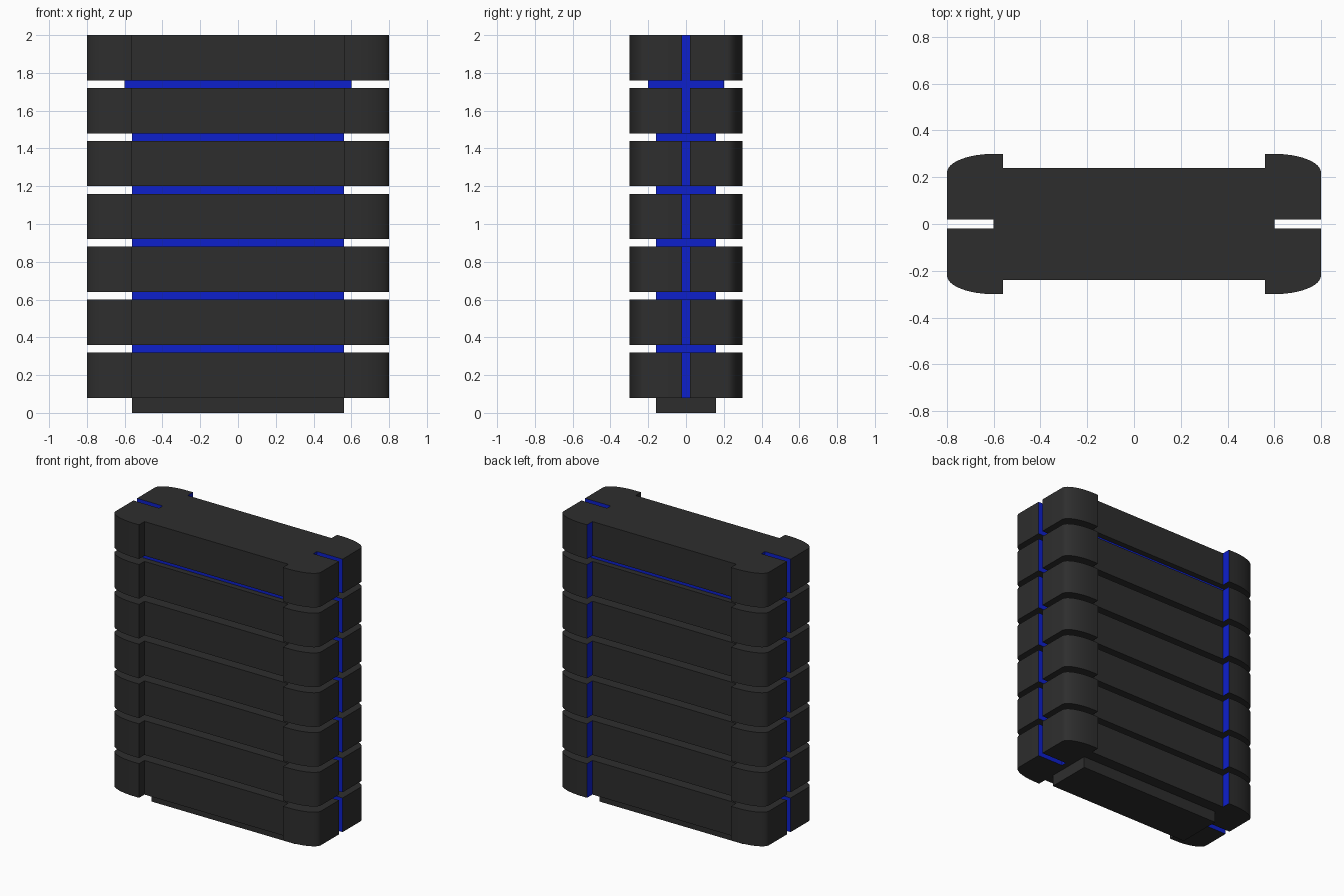
import bpy, bmesh, math

if "Cube" in bpy.data.objects:
    bpy.data.objects.remove(bpy.data.objects["Cube"])

def material(name, rgb):
    m = bpy.data.materials.new(name)
    m.diffuse_color = (*rgb, 1)
    m.use_nodes = True
    m.node_tree.nodes["Principled BSDF"].inputs["Base Color"].default_value = m.diffuse_color
    return m

charcoal = material("charcoal", (0.027, 0.027, 0.027))
blue = material("blue", (0.004, 0.014, 0.6))

def finish(bm, name, mats):
    bmesh.ops.recalc_face_normals(bm, faces=bm.faces)
    me = bpy.data.meshes.new(name)
    bm.to_mesh(me)
    bm.free()
    for m in mats:
        me.materials.append(m)
    ob = bpy.data.objects.new(name, me)
    bpy.context.collection.objects.link(ob)
    return ob

def box(name, hx, hy, z0, z1, mat):
    bm = bmesh.new()
    bmesh.ops.create_cube(bm, size=1)
    for v in bm.verts:
        v.co.x *= 2 * hx
        v.co.y *= 2 * hy
        v.co.z = z0 if v.co.z < 0 else z1
    return finish(bm, name, [mat])

# Outline of one quarter: slot, elliptical corner, recessed long face
quarter = [(0.6, 0.02), (0.8, 0.02)]
for i in range(13):
    a = math.radians(90 * i / 12)
    quarter.append((0.6 + 0.2 * math.cos(a), 0.22 + 0.08 * math.sin(a)))
quarter += [(0.56, 0.30), (0.56, 0.24)]
outline = quarter + [(-x, y) for x, y in reversed(quarter)]
outline += [(x, -y) for x, y in reversed(outline)]

def slab(name, z0, height):
    bm = bmesh.new()
    face = bm.faces.new([bm.verts.new((x, y, z0)) for x, y in outline])
    ext = bmesh.ops.extrude_face_region(bm, geom=[face], use_keep_orig=True)
    for v in ext["geom"]:
        if isinstance(v, bmesh.types.BMVert):
            v.co.z += height
    bm.normal_update()
    for f in bm.faces:
        if abs(f.normal.z) > 0.5:
            continue
        c = f.calc_center_median()
        slot = abs(c.y) < 0.03
        back_step = abs(abs(c.x) - 0.56) < 0.005 and c.y > 0
        f.material_index = 1 if slot or back_step else 0
    ob = finish(bm, name, [charcoal, blue])
    bpy.ops.object.select_all(action='DESELECT')
    ob.select_set(True)
    bpy.context.view_layer.objects.active = ob
    bpy.ops.object.shade_smooth_by_angle(angle=math.radians(30))

# Foot plate under the stack
box("foot", 0.56, 0.16, 0, 0.08, charcoal)

# Seven slabs with blue spacers in the gaps; the top spacer is wider
for i in range(7):
    z = 0.08 + 0.28 * i
    slab(f"slab_{i + 1}", z, 0.24)
    if i < 6:
        hx, hy = (0.6, 0.2) if i == 5 else (0.56, 0.16)
        box(f"spacer_{i + 1}", hx, hy, z + 0.24, z + 0.28, blue)
